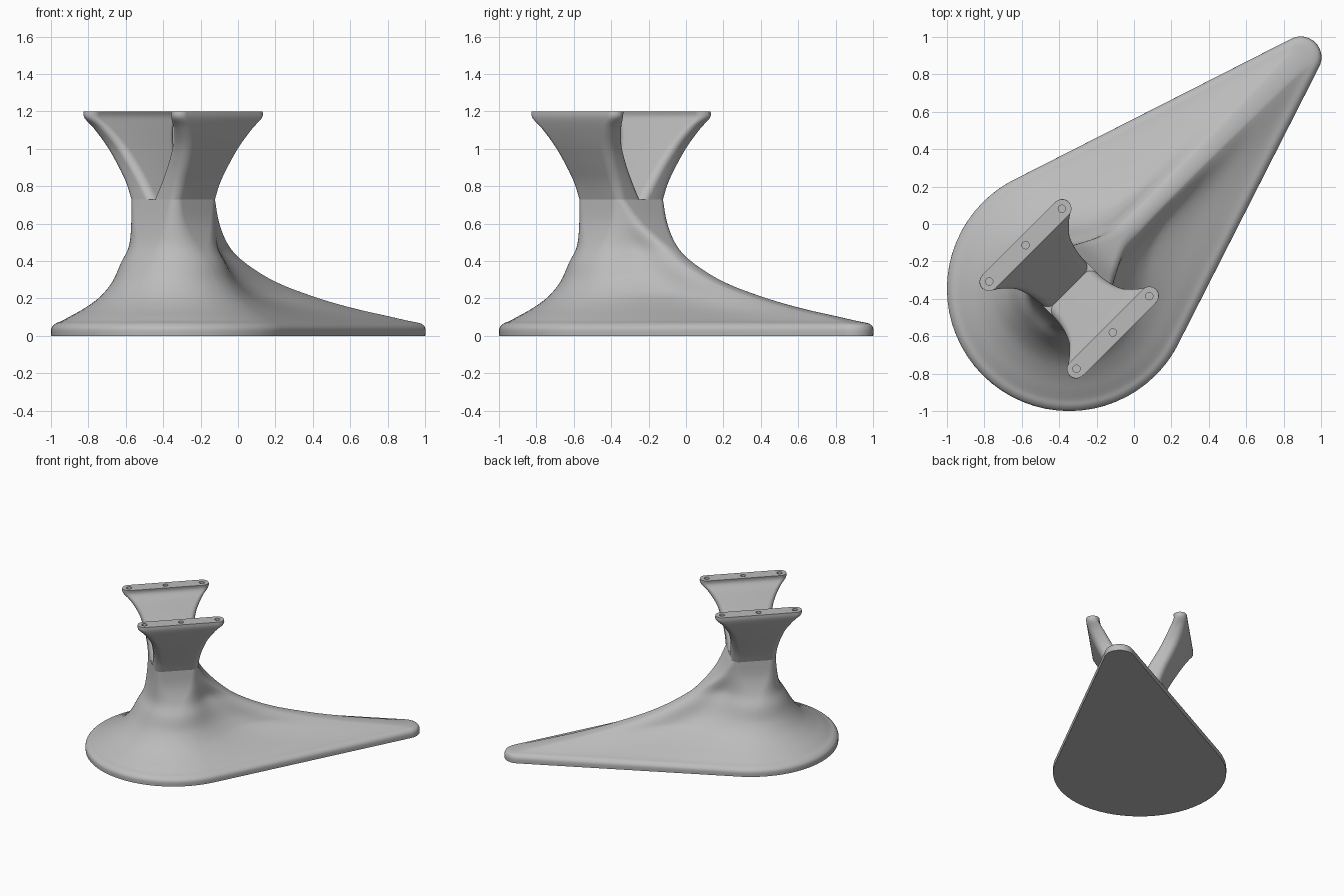
import bpy, bmesh, math
from mathutils import Matrix, Vector

cube = bpy.data.objects.get("Cube")
if cube:
    bpy.data.objects.remove(cube, do_unlink=True)

AXIS = -0.49                                  # neck position along the long axis
TURN = Matrix.Rotation(math.radians(45), 4, 'Z')

grey = bpy.data.materials.new("plain grey")
grey.use_nodes = True
grey.diffuse_color = (0.5, 0.5, 0.5, 1)
grey.node_tree.nodes["Principled BSDF"].inputs["Base Color"].default_value = grey.diffuse_color


def smooth_rows(rows, steps):
    """Catmull-Rom interpolation between section rows."""
    out = []
    for i in range(len(rows) - 1):
        quad = [rows[max(i - 1, 0)], rows[i], rows[i + 1], rows[min(i + 2, len(rows) - 1)]]
        for k in range(steps):
            t = k / steps
            out.append([b + t / 2 * (c - a + t * (2 * a - 5 * b + 4 * c - d + t * (3 * (b - c) + d - a)))
                        for a, b, c, d in zip(*quad)])
    return out + [list(rows[-1])]


def arc(cx, cy, r, start, end, count):
    angles = [start + (end - start) * i / count for i in range(count + 1)]
    return [Vector((cx + r * math.cos(a), cy + r * math.sin(a))) for a in angles]


def loft(name, rings):
    """Skin closed rings of (point, height) into a solid object."""
    bm = bmesh.new()
    loops = [[bm.verts.new((p.x, p.y, z)) for p in ring] for ring, z in rings]
    n = len(loops[0])
    for low, high in zip(loops, loops[1:]):
        for i in range(n):
            j = (i + 1) % n
            bm.faces.new((low[i], low[j], high[j], high[i]))
    bm.faces.new(loops[0][::-1])
    bm.faces.new(loops[-1])
    bmesh.ops.remove_doubles(bm, verts=bm.verts, dist=0.00001)
    bmesh.ops.transform(bm, matrix=TURN, verts=bm.verts)
    bmesh.ops.recalc_face_normals(bm, faces=bm.faces)
    mesh = bpy.data.meshes.new(name)
    bm.to_mesh(mesh)
    bm.free()
    mesh.materials.append(grey)
    obj = bpy.data.objects.new(name, mesh)
    bpy.context.collection.objects.link(obj)
    return obj


def shade(obj):
    bpy.ops.object.select_all(action='DESELECT')
    obj.select_set(True)
    bpy.context.view_layer.objects.active = obj
    bpy.ops.object.shade_smooth_by_angle(angle=math.radians(40))


# Body section: rounded head joined to a small tail circle by hollow flanks
def body_ring(z, p, q, r, tail, w, rt):
    d = Vector((tail - AXIS - p, w - q))
    theta = 1.0
    if d.length > 0.001:
        theta = math.atan2(d.y, d.x) + math.acos(max(-1, min(1, (r - rt) / d.length)))
    theta = max(0.2, min(math.pi / 2, theta))
    tip = arc(tail, w, rt, 0, theta, 8)
    head = arc(AXIS + p, q, r, theta, math.pi / 2, 8) + arc(AXIS - p, q, r, math.pi / 2, math.pi, 16)
    span = head[0] - tip[-1]
    fade = max(0, min(1, (z - 0.07) / 0.15, (0.62 - z) / 0.15))
    inward = Vector((-math.cos(theta), -math.sin(theta))) * span.length * 0.08 * fade
    flank = [tip[-1] + span * t + inward * math.sin(math.pi * t) ** 2
             for t in (i / 14 for i in range(1, 14))]
    half = tip + flank + head
    return half + [Vector((v.x, -v.y)) for v in reversed(half)], z


# height, head corner offsets, head radius, tail position, tail offset, tail radius
body_rows = [
    (0, 0, 0, .652, 1.26, 0, .11),
    (.04, 0, 0, .652, 1.26, 0, .11),
    (.065, 0, 0, .63, 1.255, 0, .092),
    (.08, 0, 0, .595, 1.19, 0, .07),
    (.105, 0, 0, .55, 1.05, 0, .06),
    (.15, 0, 0, .47, .78, 0, .055),
    (.21, 0, 0, .39, .5, 0, .05),
    (.29, 0, 0, .325, .21, 0, .05),
    (.39, 0, .02, .265, -.03, 0, .06),
    (.48, .03, .05, .18, -.17, .01, .065),
    (.6, .09, .1, .09, -.31, .07, .07),
    (.73, .115, .13, .05, -.375, .13, .05)]
shade(loft("pedestal_body", [body_ring(*row) for row in smooth_rows(body_rows, 5)]))


# Arm section: rounded slab between its inner and outer faces
def arm_ring(side, z, a, inner, outer):
    r = 0.0499
    ring = []
    for k, (sx, v) in enumerate(((1, outer - r), (-1, outer - r), (-1, inner + r), (1, inner + r))):
        ring += arc(AXIS + sx * (a - r), v, r, k * math.pi / 2, (k + 1) * math.pi / 2, 8)
    return [Vector((p.x, side * p.y)) for p in ring], z


# height, half length, inner face, outer face
arm_rows = [
    (.73, .165, 0, .18), (.82, .17, .057, .215), (.92, .185, .121, .268),
    (1.02, .215, .185, .32), (1.11, .27, .242, .36), (1.165, .322, .28, .378), (1.2, .326, .28, .38)]

for side, name in ((1, "right_arm"), (-1, "left_arm")):
    arm = loft(name, [arm_ring(side, *row) for row in smooth_rows(arm_rows, 5)])
    # Screw holes in the top bar
    for u in (-0.275, 0, 0.275):
        hole = loft("hole_cutter", [(arc(AXIS + u, side * 0.33, 0.02, 0, math.tau * 15 / 16, 15), z)
                                    for z in (1.16, 1.25)])
        hole.hide_render = True
        bpy.context.view_layer.objects.active = arm
        cut = arm.modifiers.new("hole", 'BOOLEAN')
        cut.operation = 'DIFFERENCE'
        cut.object = hole
        bpy.ops.object.modifier_apply(modifier=cut.name)
        bpy.data.objects.remove(hole, do_unlink=True)
    shade(arm)
